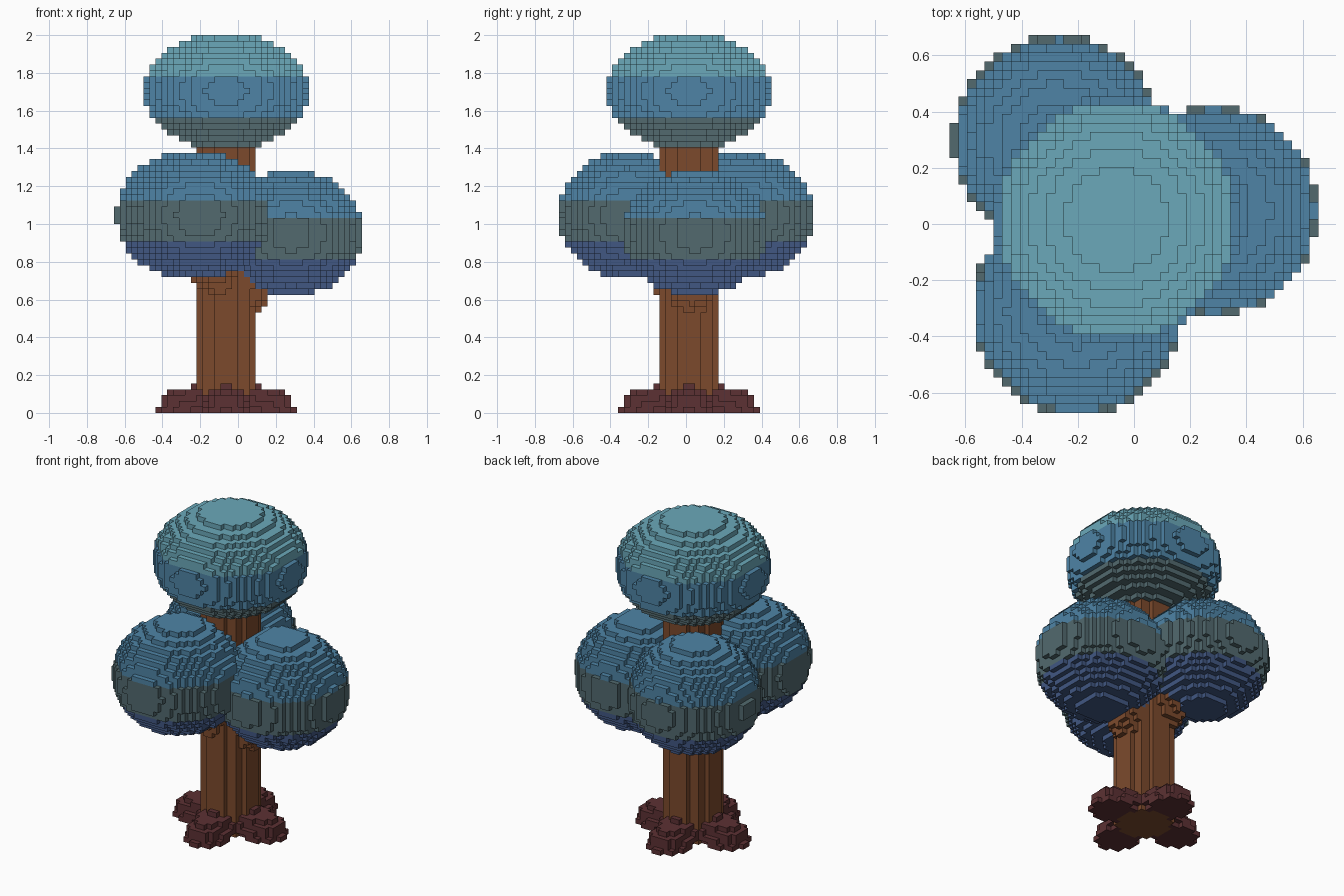
import bpy
import bmesh
from mathutils import Vector

if "Cube" in bpy.data.objects:
    bpy.data.objects.remove(bpy.data.objects["Cube"], do_unlink=True)

# Block grid: 42 x 43 x 64 cells, standing on z = 0 and centred
NX, NY, NZ = 42, 43, 64
CELL = 2 / NZ


def material(name, rgb):
    """Flat material from display colour values."""
    lin = [((c / 255 + 0.055) / 1.055) ** 2.4 for c in rgb] + [1.0]
    mat = bpy.data.materials.new(name)
    mat.use_nodes = True
    mat.diffuse_color = lin
    mat.node_tree.nodes["Principled BSDF"].inputs["Base Color"].default_value = lin
    return mat


aqua = material("aqua leaves", (107, 169, 186))
blue = material("blue leaves", (78, 132, 166))
slate = material("slate leaves", (82, 106, 111))
navy = material("navy leaves", (65, 87, 130))
bark = material("brown bark", (124, 74, 44))
root_red = material("maroon roots", (92, 49, 51))


# Shape rules: each returns a test for a cell centre
def ellipsoid(centre, radius, height):
    def inside(p):
        d = p - centre
        return (d.x ** 2 + d.y ** 2) / radius ** 2 + (d.z / height) ** 2 <= 1
    return inside


def capsule(a, b, radius, squash=1.0):
    axis = b - a

    def inside(p):
        t = max(0, min(1, (p - a).dot(axis) / axis.length_squared))
        d = p - (a + axis * t)
        return d.x ** 2 + d.y ** 2 + (d.z / squash) ** 2 <= radius ** 2
    return inside


def column(centre, radius, top):
    def inside(p):
        return p.z < top and (p.xy - centre.xy).length <= radius
    return inside


occupied = set()


def fill(test):
    """Claim the free cells that pass the test."""
    cells = set()
    for x in range(NX):
        for y in range(NY):
            for z in range(NZ):
                if (x, y, z) not in occupied and test(Vector((x + 0.5, y + 0.5, z + 0.5))):
                    cells.add((x, y, z))
    occupied.update(cells)
    return cells


def build(name, cells, mats, band=lambda z: 0):
    """Turn the exposed cell sides into one mesh."""
    bm = bmesh.new()
    verts = {}

    def vert(key):
        if key not in verts:
            x, y, z = key
            verts[key] = bm.verts.new(((x - NX / 2) * CELL, (y - NY / 2) * CELL, z * CELL))
        return verts[key]

    for cell in sorted(cells):
        for axis in range(3):
            for side in (0, 1):
                beside = list(cell)
                beside[axis] += 2 * side - 1
                if tuple(beside) in occupied:
                    continue
                u, v = (axis + 1) % 3, (axis + 2) % 3
                ring = []
                for du, dv in ((0, 0), (1, 0), (1, 1), (0, 1)):
                    corner = list(cell)
                    corner[axis] += side
                    corner[u] += du
                    corner[v] += dv
                    ring.append(vert(tuple(corner)))
                face = bm.faces.new(ring if side else ring[::-1])
                face.material_index = band(cell[2] + 0.5)
    mesh = bpy.data.meshes.new(name)
    bm.to_mesh(mesh)
    bm.free()
    for mat in mats:
        mesh.materials.append(mat)
    bpy.context.collection.objects.link(bpy.data.objects.new(name, mesh))


trunk = Vector((19, 22, 0))
parts = []

# Leaf crowns, each in three height bands
crowns = [
    ("top_crown", Vector((19, 22, 54.5)), 14, 9.9, (slate, blue, aqua)),
    ("front_crown", Vector((14.5, 11.8, 33.5)), 12, 10.75, (navy, slate, blue)),
    ("left_crown", Vector((30, 23, 30.5)), 12, 10.75, (navy, slate, blue)),
    ("back_crown", Vector((12.35, 31, 33.5)), 12, 10.75, (navy, slate, blue)),
]
for name, centre, radius, height, mats in crowns:
    def band(z, mid=centre.z):
        return (z > mid - 4.5) + (z > mid + 2.5)
    parts.append((name, fill(ellipsoid(centre, radius, height)), mats, band))

# Trunk, and a branch rising to each lower crown
parts.append(("trunk", fill(column(trunk, 5.1, 47)), [bark]))
for name, centre, *_ in crowns[1:]:
    start = Vector((trunk.x, trunk.y, centre.z - 14))
    parts.append((name.replace("crown", "branch"), fill(capsule(start, centre, 3.9)), [bark]))

# Four roots sloping down from the trunk
for name, way in (("left", (1, 0)), ("right", (-1, 0)), ("front", (0, -1)), ("back", (0, 1))):
    start = trunk + Vector((0, 0, 3))
    end = trunk + Vector((way[0] * 8, way[1] * 8, 0.8))
    parts.append((name + "_root", fill(capsule(start, end, 3.6, 0.86)), [root_red]))

for part in parts:
    build(*part)
